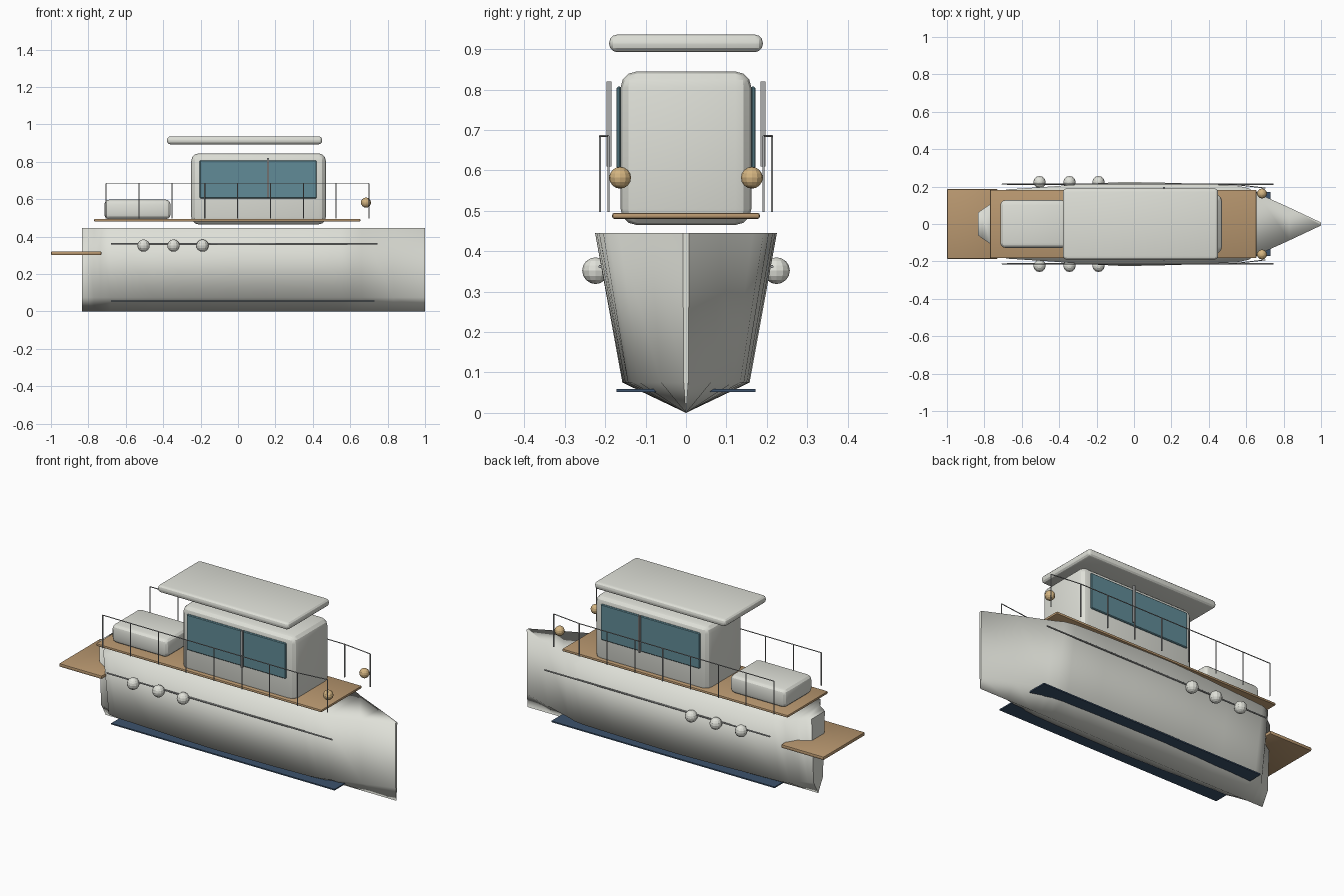
import bpy, bmesh, math
from mathutils import Vector

if "Cube" in bpy.data.objects:
    bpy.data.objects.remove(bpy.data.objects["Cube"])


def material(name, rgb):
    m = bpy.data.materials.new(name)
    m.diffuse_color = (*rgb, 1)
    m.use_nodes = True
    m.node_tree.nodes["Principled BSDF"].inputs["Base Color"].default_value = m.diffuse_color
    return m


WHITE = material("warm_white", (0.74, 0.75, 0.69))
WOOD = material("teak", (0.48, 0.31, 0.16))
GLASS = material("teal_glass", (0.12, 0.26, 0.31))
BRASS = material("brass", (0.66, 0.46, 0.22))
METAL = material("grey_metal", (0.42, 0.43, 0.43))
NAVY = material("navy", (0.045, 0.085, 0.15))


def finish(name, bm, mat):
    bmesh.ops.recalc_face_normals(bm, faces=bm.faces)
    me = bpy.data.meshes.new(name)
    bm.to_mesh(me)
    bm.free()
    me.materials.append(mat)
    ob = bpy.data.objects.new(name, me)
    bpy.context.collection.objects.link(ob)
    return ob


def box(name, lo, hi, mat, bevel=0.0, segments=3):
    """Box between two corners, with optionally rounded edges."""
    lo, hi = Vector(lo), Vector(hi)
    bm = bmesh.new()
    bmesh.ops.create_cube(bm, size=1)
    for v in bm.verts:
        v.co = (lo + hi) / 2 + v.co * (hi - lo)
    if bevel:
        bmesh.ops.bevel(bm, geom=bm.edges[:], offset=bevel, segments=segments,
                        profile=0.5, affect='EDGES')
    return finish(name, bm, mat)


def ball(name, centre, radius, mat, segments=12, rings=8):
    bm = bmesh.new()
    bmesh.ops.create_uvsphere(bm, u_segments=segments, v_segments=rings, radius=radius)
    bmesh.ops.translate(bm, verts=bm.verts, vec=centre)
    return finish(name, bm, mat)


def rods(name, paths, radius, mat):
    """Thin round bars along polylines."""
    cu = bpy.data.curves.new(name, 'CURVE')
    cu.dimensions = '3D'
    cu.bevel_depth = radius
    cu.bevel_resolution = 1
    cu.use_fill_caps = True
    for path in paths:
        sp = cu.splines.new('POLY')
        sp.points.add(len(path) - 1)
        for p, co in zip(sp.points, path):
            p.co = (*co, 1)
    cu.materials.append(mat)
    ob = bpy.data.objects.new(name, cu)
    bpy.context.collection.objects.link(ob)


# Hull: V-bottom sections lofted from stern to stem (x, half width at the sheer)
STATIONS = [(-0.835, 0.06), (-0.81, 0.078), (-0.77, 0.105), (-0.735, 0.165),
            (-0.68, 0.185), (-0.45, 0.2), (-0.25, 0.215), (-0.05, 0.225), (0.15, 0.221),
            (0.35, 0.215), (0.55, 0.205), (0.61, 0.192), (0.66, 0.165),
            (0.83, 0.088), (1.0, 0.008)]
bm = bmesh.new()
sections = []
for x, w in STATIONS:
    c = w * 0.7
    pts = [(0, 0), (c, 0.075), (w, 0.445), (-w, 0.445), (-c, 0.075)]
    sections.append([bm.verts.new((x, y, z)) for y, z in pts])
for a, b in zip(sections, sections[1:]):
    for i in range(5):
        j = (i + 1) % 5
        bm.faces.new((a[i], a[j], b[j], b[i])).smooth = True
bm.faces.new(sections[0])
bm.faces.new(sections[-1])
for f in bm.faces:
    if len(f.verts) == 5:
        for e in f.edges:
            e.smooth = False
finish("hull", bm, WHITE)

# Decks, cabin, roof and stern locker
box("deck", (-0.77, -0.183, 0.48), (0.655, 0.183, 0.495), WOOD, 0.006, 2)
box("swim_platform", (-1.0, -0.187, 0.301), (-0.73, 0.187, 0.321), WOOD, 0.006, 2)
box("cabin", (-0.25, -0.162, 0.465), (0.47, 0.162, 0.845), WHITE, 0.04)
box("roof", (-0.38, -0.19, 0.893), (0.45, 0.19, 0.936), WHITE, 0.019)
box("stern_locker", (-0.715, -0.128, 0.493), (-0.36, 0.128, 0.598), WHITE, 0.028)

# Parts repeated on both sides
for s, side in ((-1, "right"), (1, "left")):
    box(f"window_{side}", (-0.205, min(s * 0.16, s * 0.172), 0.605),
        (0.42, max(s * 0.16, s * 0.172), 0.808), GLASS, 0.004, 1)
    box(f"window_post_{side}", (0.155, s * 0.191 - 0.006, 0.61),
        (0.165, s * 0.191 + 0.006, 0.82), METAL)
    box(f"bilge_plate_{side}", (-0.68, s * 0.116 - 0.056, 0.052),
        (0.73, s * 0.116 + 0.056, 0.059), NAVY)
    for i, x in enumerate((-0.505, -0.345, -0.19)):
        ball(f"fender_{side}_{i}", (x, s * 0.224, 0.352), 0.033, WHITE)
    ball(f"bow_lamp_{side}", (0.684, s * 0.163, 0.582), 0.027, BRASS)

    # Railing: evenly spaced posts under one top rail, drawn in at the bow
    tops = [(-0.705 + 0.1757 * i, s * (0.213 if i < 8 else 0.192), 0.685) for i in range(9)]
    posts = [[(x, y, 0.497), (x, y, z)] for x, y, z in tops]
    rods(f"railing_posts_{side}", posts, 0.003, METAL)
    rods(f"railing_top_{side}", [tops], 0.0025, METAL)
    rods(f"rub_rail_{side}", [[(-0.68, s * 0.213, 0.362), (0.745, s * 0.213, 0.362)]],
         0.004, METAL)

# Soften the rounded boxes while keeping their flat sides crisp
for ob in bpy.context.scene.objects:
    ob.select_set(ob.name in {"cabin", "roof", "stern_locker", "deck", "swim_platform"})
bpy.context.view_layer.objects.active = bpy.data.objects["cabin"]
bpy.ops.object.shade_smooth_by_angle(angle=math.radians(25))
